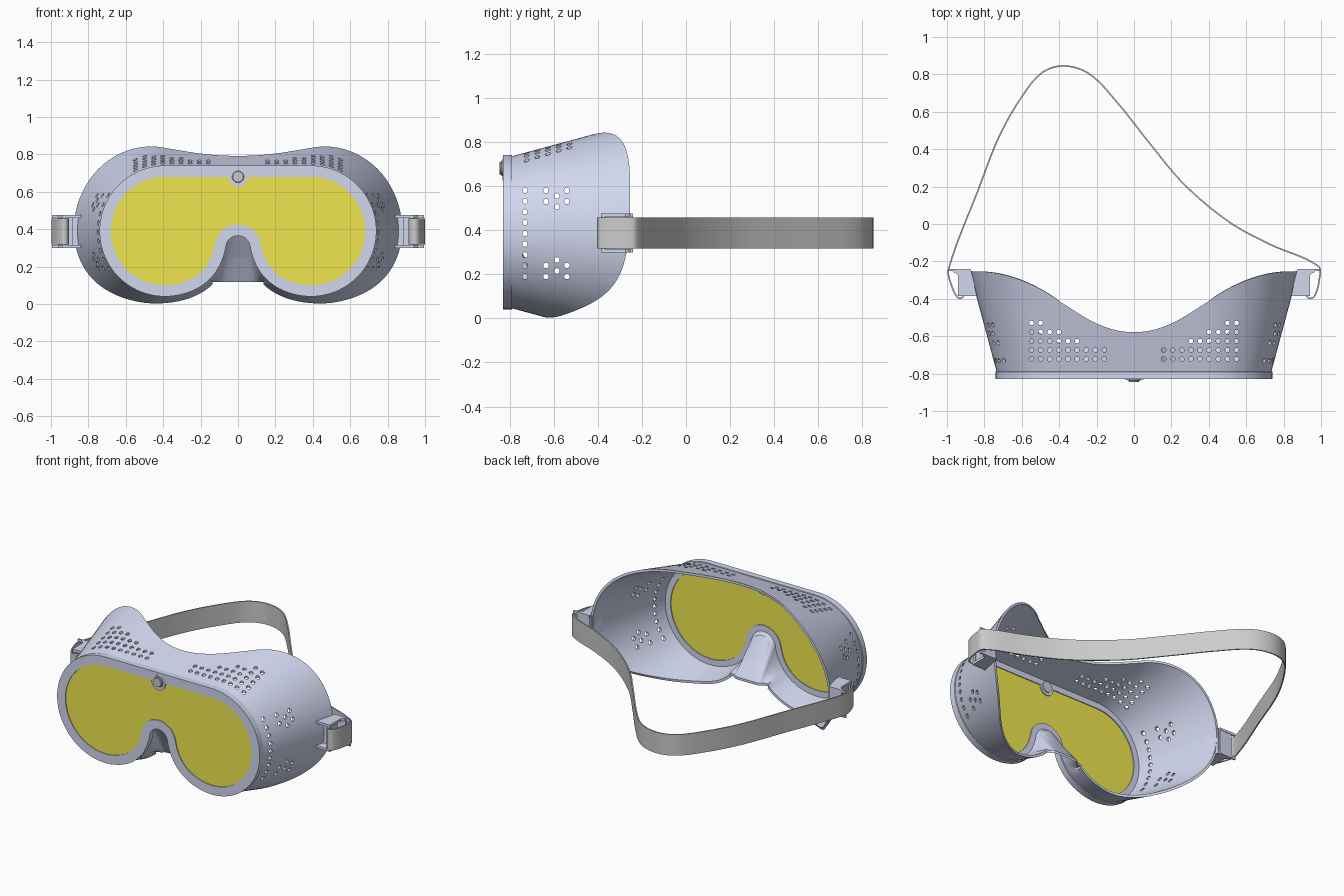
import bpy, bmesh, math
from mathutils import Vector, Matrix, geometry

if "Cube" in bpy.data.objects:
    bpy.data.objects.remove(bpy.data.objects["Cube"])


def material(name, rgb):
    m = bpy.data.materials.new(name)
    m.diffuse_color = (*rgb, 1)
    m.use_nodes = True
    m.node_tree.nodes["Principled BSDF"].inputs["Base Color"].default_value = m.diffuse_color
    return m


SHELL = material("soft_shell", (0.64, 0.68, 0.86))
YELLOW = material("yellow_lens", (0.87, 0.80, 0.08))


def finish(name, bm, mat=None, angle=30):
    bmesh.ops.recalc_face_normals(bm, faces=bm.faces)
    me = bpy.data.meshes.new(name)
    bm.to_mesh(me)
    bm.free()
    ob = bpy.data.objects.new(name, me)
    bpy.context.collection.objects.link(ob)
    if mat:
        me.materials.append(mat)
    smooth(ob, angle)
    return ob


def smooth(ob, angle=30):
    bpy.ops.object.select_all(action='DESELECT')
    ob.select_set(True)
    bpy.context.view_layer.objects.active = ob
    bpy.ops.object.shade_smooth_by_angle(angle=math.radians(angle))


def loft(bm, rings, close=False):
    vs = [[bm.verts.new(p) for p in r] for r in rings]
    n = len(vs[0])
    for a, b in zip(vs, vs[1:] + (vs[:1] if close else [])):
        for i in range(n):
            j = (i + 1) % n
            bm.faces.new((a[i], a[j], b[j], b[i]))
    return vs


def cylinder(bm, center, axis, r, length, seg=12):
    rot = Vector((0, 0, 1)).rotation_difference(Vector(axis)).to_matrix().to_4x4()
    bmesh.ops.create_cone(bm, cap_ends=True, segments=seg, radius1=r, radius2=r,
                          depth=length, matrix=Matrix.Translation(center) @ rot)


def prism(bm, outline, z0, z1):
    vs = loft(bm, [[(x, y, z) for x, y in outline] for z in (z0, z1)])
    for v in vs:
        bm.faces.new(v)


# lens outline: straight top, round ends, flared nose arch (x, z)
def arc(cx, cz, r, a0, a1, n):
    return [(cx + r * math.cos(math.radians(a0 + (a1 - a0) * i / n)),
             cz + r * math.sin(math.radians(a0 + (a1 - a0) * i / n))) for i in range(n + 1)]


half = [(0.39 * i / 10, 0.68) for i in range(10)] + arc(0.39, 0.39, 0.29, 90, -100, 44)
flare = geometry.interpolate_bezier(Vector((0.34, 0.1044)), Vector((0.21, 0.127)),
                                    Vector((0.143, 0.205)), Vector((0.1231, 0.3217)), 16)
half += [(p.x, p.y) for p in flare[1:-1]] + arc(0, 0.30, 0.125, 10, 90, 12)
half[-1] = (0, 0.425)
loop = half + [(-x, z) for x, z in half[-2:0:-1]]
N = len(loop)
notch_from = 56
normals = []
for i in range(N):
    t = (Vector(loop[(i + 1) % N]) - Vector(loop[i - 1])).normalized()
    normals.append(Vector((-t.y, t.x)))


def offset(i, d):
    return Vector(loop[i]) + normals[i] * d


def flat_ring(d, y):
    return [(offset(i, d).x, y, offset(i, d).y) for i in range(N)]


# rear edge depth across the brow and across the cheeks
BROW = [(0, -.59), (.13, -.57), (.26, -.51), (.45, -.37), (.61, -.29), (.75, -.255), (1, -.245)]
CHEEK = [(0, -.66), (.15, -.66), (.4, -.65), (.6, -.53), (.8, -.31), (.9, -.25), (1, -.245)]
DRAFT = 0.268


def lookup(table, x):
    for (a, p), (b, q) in zip(table, table[1:]):
        if x <= b:
            return p + (q - p) * (x - a) / (b - a)
    return table[-1][1]


rear_y = []
for i in range(N):
    y = -0.4
    for _ in range(8):
        p = offset(i, 0.055 + DRAFT * (y + 0.79))
        k = min(1, max(0, (p.y - 0.2) / 0.35))
        y = 0.5 * y + 0.5 * (k * lookup(BROW, abs(p.x)) + (1 - k) * lookup(CHEEK, abs(p.x)))
    rear_y.append(y)
for _ in range(8):
    rear_y = [(rear_y[i - 1] + 2 * rear_y[i] + rear_y[(i + 1) % N]) / 4 for i in range(N)]


def wall_ring(k, inset, y0):
    ring = []
    for i in range(N):
        y1 = rear_y[i]
        a = offset(i, 0.055 - inset)
        b = offset(i, 0.055 - inset + DRAFT * (y1 + 0.79))
        if notch_from <= i <= N - notch_from and b.y > 0.118 + inset:
            b = Vector((0.75 * loop[i][0], 0.118 + inset))   # nose saddle
        p = a.lerp(b, k)
        ring.append((p.x, y0 + (y1 - y0) * k, p.y))
    return ring


# goggle body: frame, drafted wall and nose saddle in one closed shell
K = 8
rings = [flat_ring(0, -.83), flat_ring(.06, -.83), flat_ring(.06, -.79)]
rings += [wall_ring(k / K, 0, -.788) for k in range(K + 1)]
rings += [wall_ring(k / K, 0.016, -.81) for k in range(K, -1, -1)]
rings += [flat_ring(0, -.81)]
bm = bmesh.new()
loft(bm, rings, close=True)
body = finish("goggle_body", bm, SHELL)

# vent holes: brow rows and side clusters, cut on both sides
bm = bmesh.new()
side = [(-.73, .385 + .0488 * j) for j in range(-4, 5)]
for y, dz in ((-.635, .195), (-.54, .195), (-.635, .145), (-.54, .145), (-.585, .17), (-.585, .12)):
    side += [(y, .385 + dz), (y, .385 - dz)]
for s in (-1, 1):
    for y, count in ((-.722, 9), (-.674, 9), (-.626, 6), (-.577, 4), (-.529, 2)):
        for c in range(count):
            cylinder(bm, (s * (.548 - .0487 * c), y, .8), (0, 0, 1), .0125, .4)
    for y, z in side:
        cylinder(bm, (s * .82, y, z), (1, 0, 0), .0125, .4)
cutter = finish("vent_cutter", bm)
cutter.hide_render = True
mod = body.modifiers.new("vents", 'BOOLEAN')
mod.operation, mod.solver, mod.object = 'DIFFERENCE', 'EXACT', cutter
bpy.context.view_layer.objects.active = body
bpy.ops.object.modifier_apply(modifier=mod.name)
bpy.data.objects.remove(cutter)
smooth(body)

# lens
bm = bmesh.new()
for v in loft(bm, [flat_ring(.004, -.824), flat_ring(.004, -.816)]):
    bm.faces.new(v)
finish("lens", bm, YELLOW)

# centre fastener and its boss
bm = bmesh.new()
cylinder(bm, (0, -.82, .675), (0, 1, 0), .05, .022, 32)
finish("fastener_boss", bm, SHELL)
bm = bmesh.new()
cylinder(bm, (0, -.824, .68), (0, 1, 0), .036, .042, 32)
bmesh.ops.bevel(bm, geom=[e for e in bm.edges if all(v.co.y < -.83 for v in e.verts)],
                offset=.008, segments=3, affect='EDGES')
finish("fastener", bm)

# strap clips: two side plates, a back web and a pin
plate = [(.84, -.385), (.94, -.385), (.94, -.275), (.965, -.252), (.995, -.252), (.995, -.24), (.875, -.24)]
for s, label in ((-1, "left"), (1, "right")):
    bm = bmesh.new()
    for z in (.298, .459):
        prism(bm, [(s * x, y) for x, y in plate], z, z + .016)
    prism(bm, [(s * x, y) for x, y in ((.875, -.258), (.965, -.258), (.965, -.242), (.875, -.242))], .3, .473)
    prism(bm, [(s * x, y) for x, y in ((.84, -.33), (.885, -.33), (.885, -.25), (.865, -.25))], .3, .473)
    cylinder(bm, (s * .93, -.375, .3865), (0, 0, 1), .009, .17)
    finish("strap_clip_" + label, bm, SHELL)

# elastic strap: smooth path looped through both clips
left = [(-.925, -.29), (-.908, -.34), (-.915, -.39), (-.94, -.395), (-.975, -.33), (-.991, -.24)]
back = [(-.83, .19), (-.72, .47), (-.6, .68), (-.49, .81), (-.37, .845), (-.235, .80), (-.09, .65),
        (.085, .43), (.27, .21), (.51, .01), (.73, -.11)]
right = [(.985, -.225), (.99, -.3), (.965, -.385), (.935, -.397), (.915, -.36), (.925, -.29)]
ctrl = [Vector(p) for p in left + back + right]
path = []
for i in range(len(ctrl) - 1):
    p0, p1, p2, p3 = ctrl[max(i - 1, 0)], ctrl[i], ctrl[i + 1], ctrl[min(i + 2, len(ctrl) - 1)]
    L = (p2 - p1).length
    m1 = (p2 - p0).normalized() * L / 3
    m2 = (p3 - p1).normalized() * L / 3
    path += geometry.interpolate_bezier(p1, p1 + m1, p2 - m2, p2, 9)[:-1]
path.append(ctrl[-1])
sides = []
for i, p in enumerate(path):
    t = (Vector(path[min(i + 1, len(path) - 1)]) - Vector(path[max(i - 1, 0)])).normalized()
    n = Vector((-t.y, t.x)) * .004
    sides.append((Vector((p[0], p[1])) + n, Vector((p[0], p[1])) - n))
bm = bmesh.new()
sections = [[(a.x, a.y, .317), (a.x, a.y, .456), (b.x, b.y, .456), (b.x, b.y, .317)] for a, b in sides]
vs = loft(bm, sections)
bm.faces.new(vs[0])
bm.faces.new(vs[-1])
finish("head_strap", bm, angle=40)
